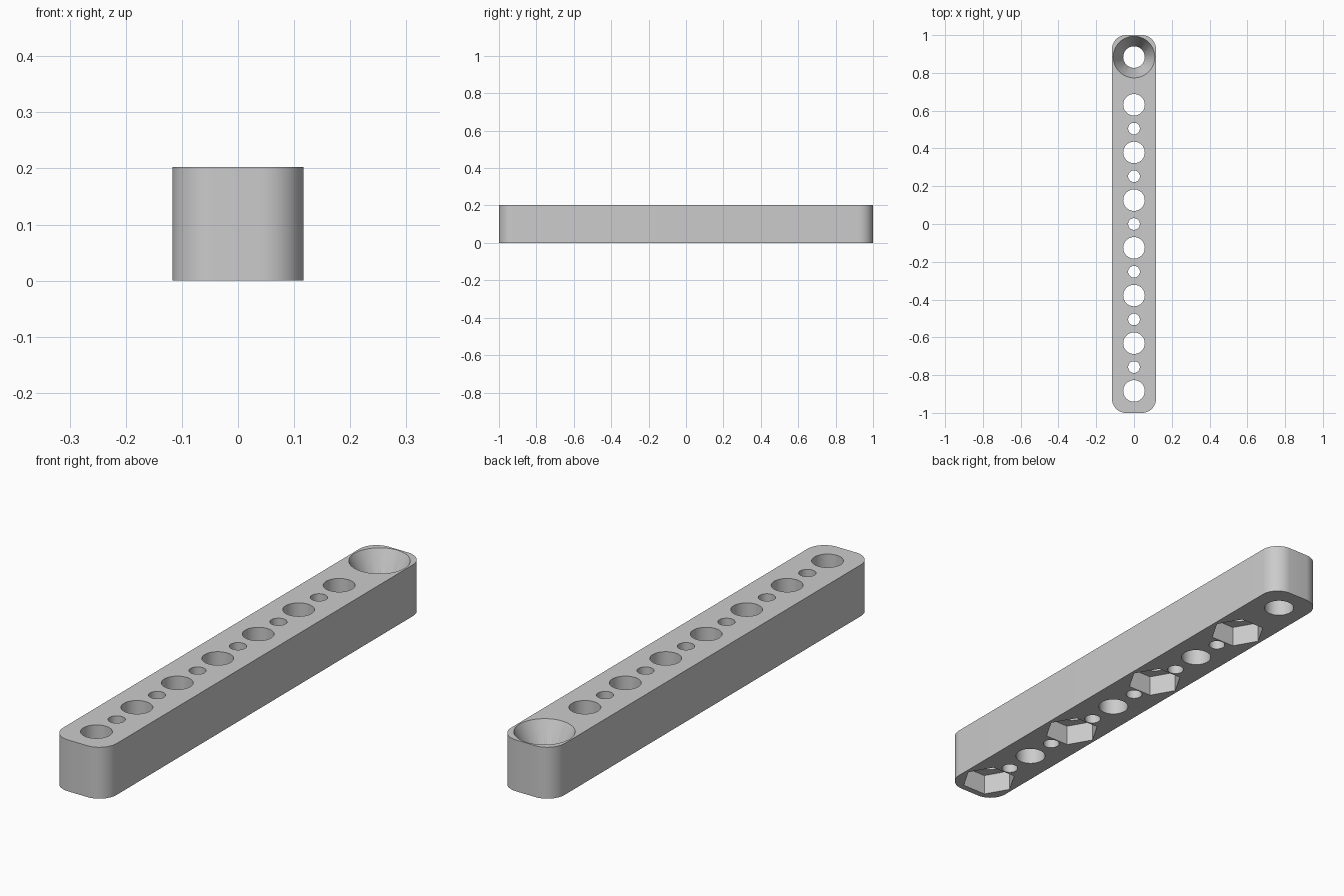
import bpy, bmesh
from mathutils import Matrix

cube = bpy.data.objects.get("Cube")
if cube:
    bpy.data.objects.remove(cube, do_unlink=True)

WIDTH, LENGTH, HEIGHT = 0.234, 2.0, 0.203
PITCH = 0.2525
OVER = 0.02  # cutters reach past the surfaces

grey = bpy.data.materials.new("plain grey")
grey.use_nodes = True
colour = (0.6, 0.6, 0.6, 1)
grey.diffuse_color = colour
grey.node_tree.nodes["Principled BSDF"].inputs["Base Color"].default_value = colour


def make_object(name, bm):
    mesh = bpy.data.meshes.new(name)
    bm.to_mesh(mesh)
    bm.free()
    mesh.materials.append(grey)
    obj = bpy.data.objects.new(name, mesh)
    bpy.context.collection.objects.link(obj)
    return obj


# Bar with rounded upright corners
bm = bmesh.new()
bmesh.ops.create_cube(bm, size=1, matrix=Matrix.Translation((0, 0, HEIGHT / 2))
                      @ Matrix.Diagonal((WIDTH, LENGTH, HEIGHT, 1)))
uprights = [e for e in bm.edges if abs(e.verts[0].co.z - e.verts[1].co.z) > 0.1]
bmesh.ops.bevel(bm, geom=uprights, offset=0.075, segments=12, profile=0.5, affect='EDGES')
bar = make_object("drilled_bar", bm)
cutters = []


def cut(name, y, z_low, z_high, r_low, r_high, sides):
    """Remove an upright cylinder, cone or prism from the bar."""
    bm = bmesh.new()
    bmesh.ops.create_cone(bm, cap_ends=True, segments=sides, radius1=r_low, radius2=r_high,
                          depth=z_high - z_low,
                          matrix=Matrix.Translation((0, y, (z_low + z_high) / 2)))
    if sides == 6:  # points of the nut pocket face the long sides
        bmesh.ops.rotate(bm, verts=bm.verts, cent=(0, y, 0),
                         matrix=Matrix.Rotation(0.5235988, 3, 'Z'))
    cutter = make_object(name, bm)
    cutter.hide_render = True
    cutters.append(cutter)
    mod = bar.modifiers.new(name, 'BOOLEAN')
    mod.operation, mod.solver, mod.object = 'DIFFERENCE', 'EXACT', cutter


# Bolt holes, with a nut pocket under every other one
for i in range(8):
    y = (i - 3.5) * PITCH
    cut("bolt_hole", y, -OVER, HEIGHT + OVER, 0.057, 0.057, 48)
    if i % 2 == 0:
        cut("nut_pocket", y, -OVER, 0.083, 0.105, 0.105, 6)

# Small holes between the bolt holes
for i in range(6):
    cut("small_hole", (i - 3) * PITCH, -OVER, HEIGHT + OVER, 0.031, 0.031, 32)

# Countersink at the back end
sink_depth, r_in, r_out = 0.11, 0.057, 0.11
slope = (r_out - r_in) / sink_depth
cut("countersink", 3.5 * PITCH, HEIGHT - sink_depth, HEIGHT + OVER,
    r_in, r_out + slope * OVER, 64)

# Bake the cuts and drop the cutters
evaluated = bar.evaluated_get(bpy.context.evaluated_depsgraph_get())
result = bpy.data.meshes.new_from_object(evaluated)
bar.modifiers.clear()
bar.data = result
for cutter in cutters:
    bpy.data.objects.remove(cutter, do_unlink=True)

# Smooth round walls, keep crisp rims
bpy.ops.object.select_all(action='DESELECT')
bar.select_set(True)
bpy.context.view_layer.objects.active = bar
bpy.ops.object.shade_smooth_by_angle(angle=0.52)
